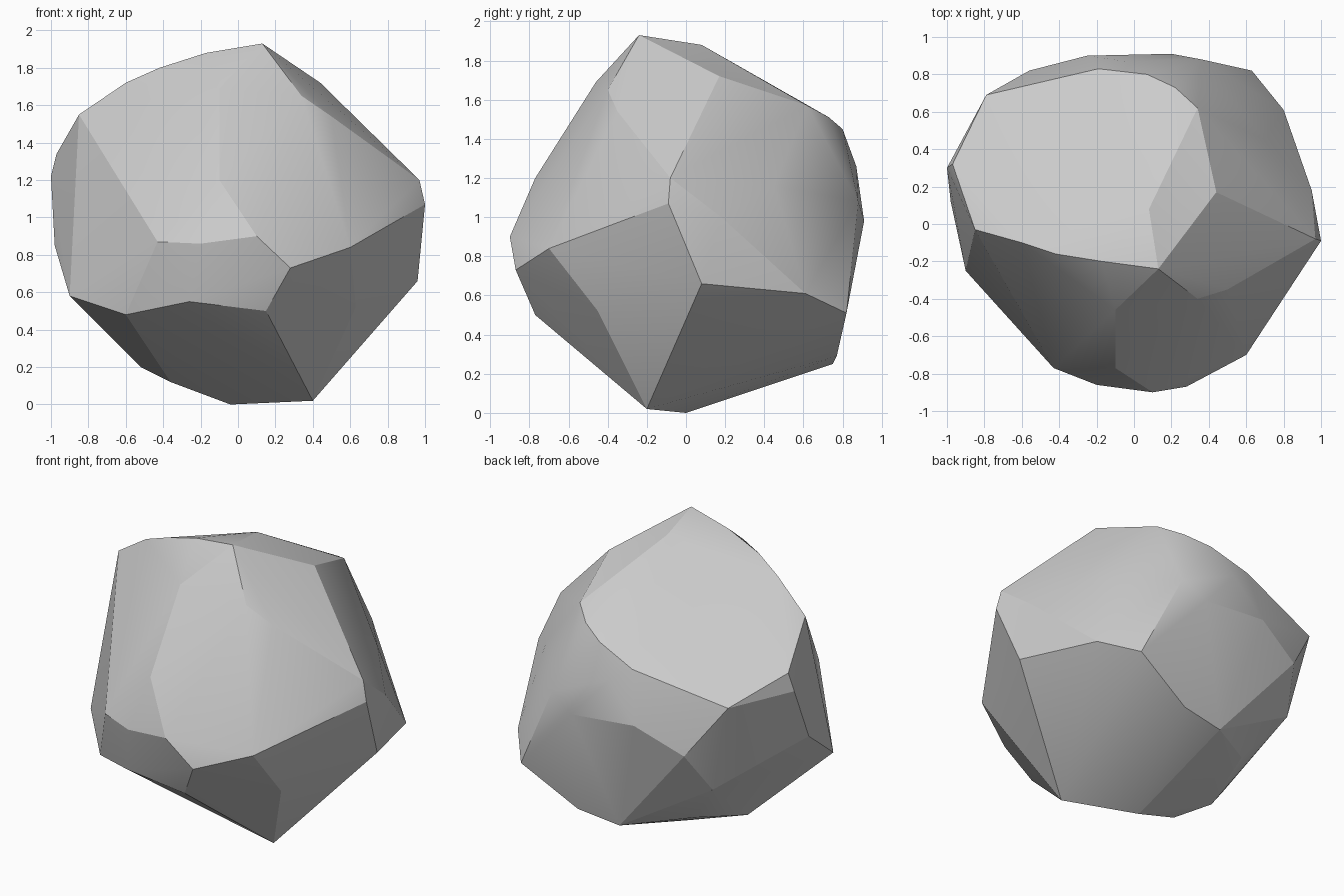
import bpy, bmesh, math

# Corner points of the chiselled rock, ring by ring from top to bottom
crown = [(.13, -.24, 1.93), (.08, .08, 1.88), (-.17, -.2, 1.88), (-.42, -.16, 1.8),
         (-.6, -.1, 1.72), (-.85, -.03, 1.55), (.44, .17, 1.72), (.34, .62, 1.57),
         (.34, -.4, 1.65), (-.1, -.46, 1.69)]
shoulder = [(-.97, .32, 1.34), (-.19, .83, 1.35), (.22, .73, 1.51), (.07, .8, 1.45),
            (.7, .45, 1.16), (.5, -.35, 1.54), (-.1, -.77, 1.2), (-.79, .69, 1.2),
            (.97, -.08, 1.2), (-.05, .87, 1.26)]
waist = [(1, -.09, 1.07), (.95, .18, 1.0), (.6, -.7, .84), (.1, -.9, .9), (-.2, -.86, .86),
         (-.43, -.77, .87), (-1, .3, 1.22), (-.98, .12, .85), (.36, .88, 1.08),
         (.2, .91, .98), (-.25, .9, 1.02), (-.56, .82, .87)]
belly = [(.96, .08, .66), (.28, -.87, .73), (.8, .61, .61), (.63, .82, .51),
         (.15, -.77, .5), (-.26, -.78, .55), (-.6, -.58, .48), (-.9, -.25, .58),
         (-.65, .65, .61), (.63, -.45, .52)]
base = [(.25, .77, .29), (-.04, .75, .25), (-.42, .5, .31), (-.52, .1, .2),
        (-.36, -.06, .12), (-.04, 0, 0), (.4, -.2, .02)]

# Wrap the points in a convex skin
bm = bmesh.new()
for ring in (crown, shoulder, waist, belly, base):
    for p in ring:
        bm.verts.new(p)
bmesh.ops.convex_hull(bm, input=bm.verts[:])
loose = [v for v in bm.verts if not v.link_faces]
bmesh.ops.delete(bm, geom=loose, context='VERTS')
bmesh.ops.recalc_face_normals(bm, faces=bm.faces[:])

mesh = bpy.data.meshes.new("rock")
bm.to_mesh(mesh)
bm.free()
rock = bpy.data.objects.new("rock", mesh)
bpy.context.collection.objects.link(rock)

# Soft shading inside the facets, crisp edges between them
bpy.context.view_layer.objects.active = rock
rock.select_set(True)
bpy.ops.object.shade_smooth_by_angle(angle=math.radians(18))
